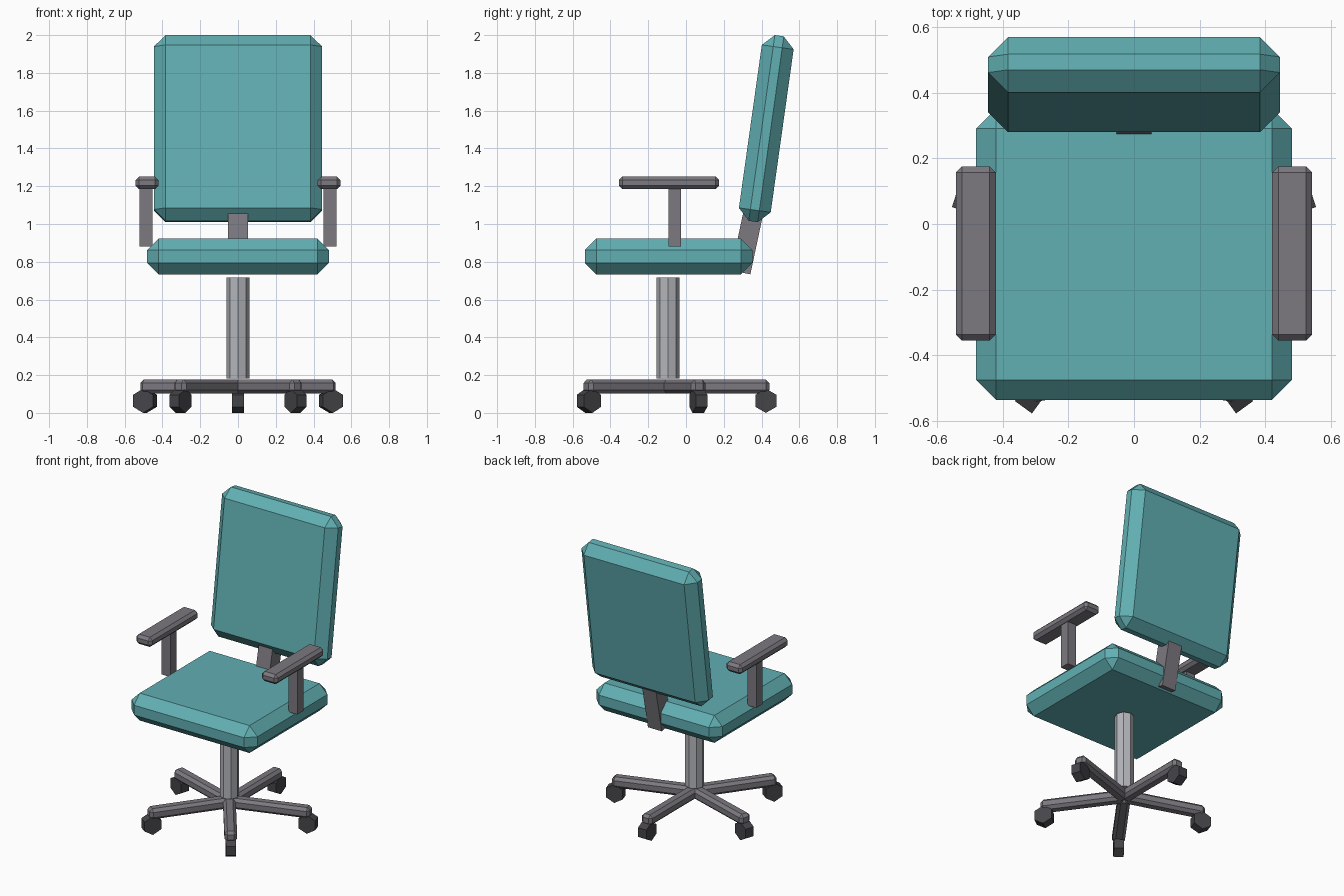
import bpy
import bmesh
from math import radians, cos, sin
from mathutils import Matrix

if "Cube" in bpy.data.objects:
    bpy.data.objects.remove(bpy.data.objects["Cube"], do_unlink=True)


def material(name, rgb):
    mat = bpy.data.materials.new(name)
    mat.use_nodes = True
    mat.diffuse_color = (*rgb, 1)
    mat.node_tree.nodes["Principled BSDF"].inputs["Base Color"].default_value = (*rgb, 1)
    return mat


teal = material("teal fabric", (0.12, 0.43, 0.45))
grey = material("grey plastic", (0.20, 0.19, 0.215))
metal = material("pale metal", (0.46, 0.47, 0.50))
dark = material("dark rubber", (0.06, 0.058, 0.066))


def add_object(name, bm, mat, matrix):
    mesh = bpy.data.meshes.new(name)
    bm.to_mesh(mesh)
    bm.free()
    mesh.materials.append(mat)
    obj = bpy.data.objects.new(name, mesh)
    obj.matrix_world = matrix
    bpy.context.scene.collection.objects.link(obj)
    return obj


def box(name, size, centre, mat, chamfer=0.0, tilt=0.0):
    """Box leaning back by tilt degrees, with optional chamfered edges."""
    bm = bmesh.new()
    bmesh.ops.create_cube(bm, size=1)
    bmesh.ops.scale(bm, vec=size, verts=bm.verts)
    if chamfer:
        bmesh.ops.bevel(bm, geom=bm.edges[:], offset=chamfer, segments=1,
                        affect='EDGES', profile=0.5)
    return add_object(name, bm, mat, Matrix.Translation(centre)
                      @ Matrix.Rotation(radians(-tilt), 4, 'X'))


def prism(name, sides, radius, depth, mat, matrix):
    bm = bmesh.new()
    bmesh.ops.create_cone(bm, cap_ends=True, segments=sides,
                          radius1=radius, radius2=radius, depth=depth)
    return add_object(name, bm, mat, matrix)


MID = -0.095  # y of the column axis

# Cushions and the bracket joining them
box("seat", (0.964, 0.888, 0.19), (0, -0.092, 0.828), teal, 0.061)
box("backrest", (0.89, 0.17, 0.993), (0, 0.425, 1.505), teal, 0.061, tilt=8)
box("back_bracket", (0.106, 0.105, 0.40), (0, 0.331, 0.94), grey, tilt=12)

# Armrests
for side, label in ((1, "left"), (-1, "right")):
    box(label + "_arm_post", (0.069, 0.067, 0.32), (side * 0.486, -0.06, 1.04), grey)
    box(label + "_arm_pad", (0.122, 0.532, 0.067), (side * 0.482, -0.09, 1.218), grey, 0.019)

# Column
prism("column", 8, 0.061, 0.535, metal, Matrix.Translation((0, MID, 0.45)))

# Five-legged base with a wheel under each leg
LEG, REACH = 0.537, 0.518
for i in range(5):
    angle = radians(90 + 72 * i)
    turn = Matrix.Rotation(angle, 4, 'Z')
    out = (cos(angle), sin(angle))
    leg = box(f"base_leg_{i + 1}", (LEG, 0.08, 0.074), (0, 0, 0), grey, 0.019)
    leg.matrix_world = Matrix.Translation(
        (out[0] * LEG / 2, MID + out[1] * LEG / 2, 0.14)) @ turn
    prism(f"wheel_{i + 1}", 6, 0.064, 0.064, dark,
          Matrix.Translation((out[0] * REACH, MID + out[1] * REACH, 0.064))
          @ turn @ Matrix.Rotation(radians(90), 4, 'X'))
